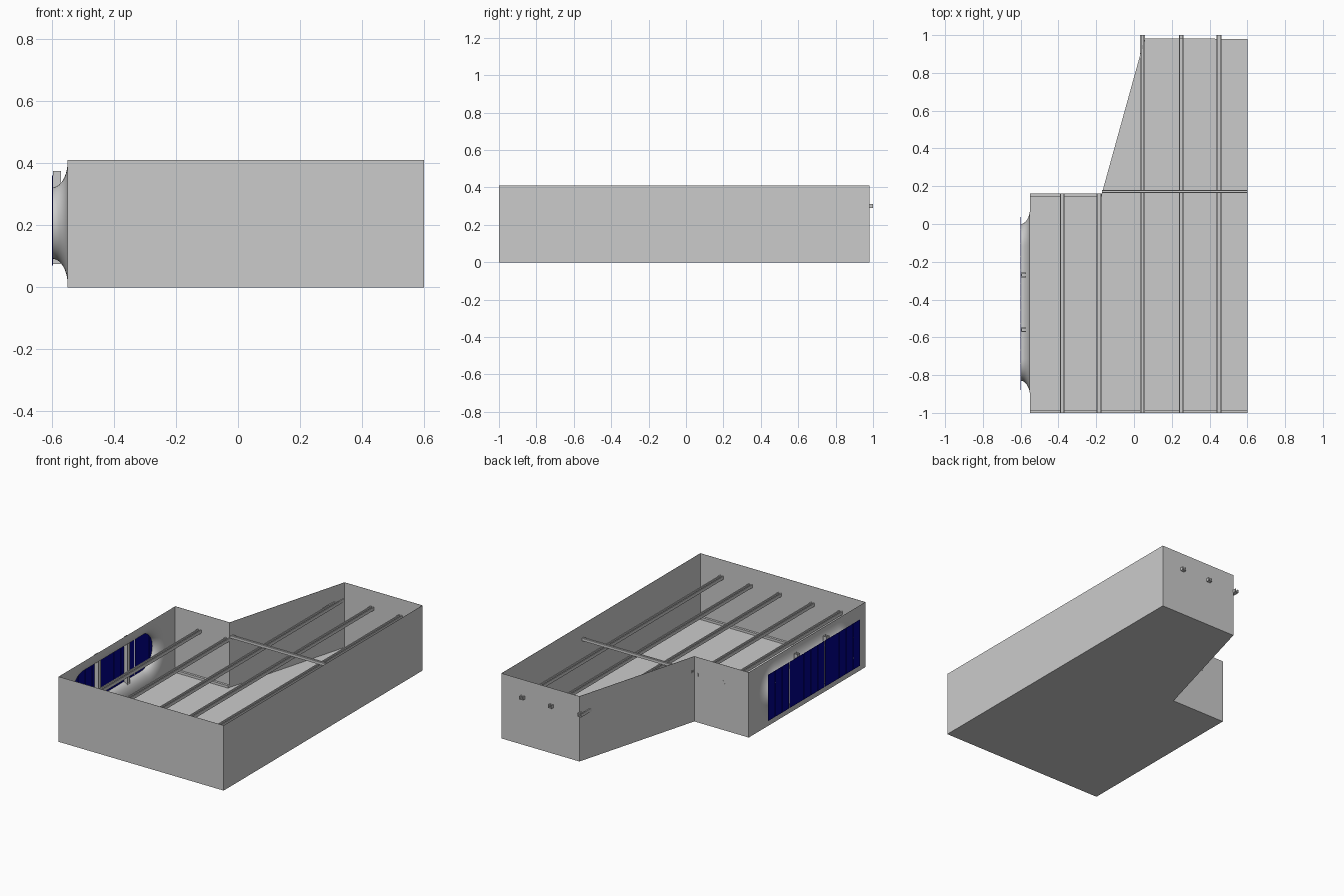
import bpy, bmesh, math
from mathutils import Vector

if "Cube" in bpy.data.objects:
    bpy.data.objects.remove(bpy.data.objects["Cube"])

H = 0.41          # tray height
WALL_X = -0.55    # intake wall
CZ = 0.207        # intake centre height


def make(name, bm, thickness=0.0, smooth=False):
    bmesh.ops.recalc_face_normals(bm, faces=bm.faces)
    me = bpy.data.meshes.new(name)
    bm.to_mesh(me)
    bm.free()
    ob = bpy.data.objects.new(name, me)
    bpy.context.collection.objects.link(ob)
    if thickness:
        mod = ob.modifiers.new("sheet", 'SOLIDIFY')
        mod.thickness = thickness
        mod.offset = 0
    if smooth:
        for p in me.polygons:
            p.use_smooth = True
    return ob


def box(bm, lo, hi):
    lo, hi = Vector(lo), Vector(hi)
    res = bmesh.ops.create_cube(bm, size=1)
    for v in res["verts"]:
        v.co = (lo + hi) / 2 + Vector(a * b for a, b in zip(v.co, hi - lo))


def channel(name, start, end, side, up, w=0.026, h=0.02, t=0.004):
    """U-shaped strut swept from start to end, open towards 'up'."""
    a, b = w / 2, h / 2
    prof = [(-a, -b), (a, -b), (a, b), (a - t * 1.7, b), (a - t * 1.7, -b + t),
            (-a + t * 1.7, -b + t), (-a + t * 1.7, b), (-a, b)]
    start, end, side, up = map(Vector, (start, end, side, up))
    bm = bmesh.new()
    rings = [[bm.verts.new(p + side * u + up * v) for u, v in prof] for p in (start, end)]
    for i in range(len(prof)):
        j = (i + 1) % len(prof)
        bm.faces.new((rings[0][i], rings[0][j], rings[1][j], rings[1][i]))
    for r in rings:
        bm.faces.new(r)
    return make(name, bm)


# Tray: floor and all walls except the intake wall
outline = [(-0.55, 0.16), (-0.17, 0.16), (0.057, 0.98), (0.6, 0.98), (0.6, -1), (-0.55, -1)]
bm = bmesh.new()
low = [bm.verts.new((x, y, 0)) for x, y in outline]
top = [bm.verts.new((x, y, H)) for x, y in outline]
bm.faces.new(low)
for i in range(len(outline) - 1):
    bm.faces.new((low[i], low[i + 1], top[i + 1], top[i]))
make("tray", bm, 0.002)


def stadium(r, n=24):
    """Rounded slot outline (y, z) around the intake axis."""
    pts = []
    for cy, a0 in ((-0.115, -math.pi / 2), (-0.715, math.pi / 2)):
        for k in range(n + 1):
            a = a0 + math.pi * k / n
            pts.append((cy + r * math.cos(a), CZ + r * math.sin(a)))
    return pts


# Bell-mouth flare from the neck out to the wall
R_IN, R_OUT, STEPS = 0.115, 0.2, 10
bm = bmesh.new()
rings = []
for s in range(STEPS + 1):
    t = math.pi / 2 * s / STEPS
    x = -0.6 + 0.05 * math.sin(t)
    r = R_IN + (R_OUT - R_IN) * (1 - math.cos(t))
    rings.append([bm.verts.new((x, y, z)) for y, z in stadium(r)])
for r0, r1 in zip(rings, rings[1:]):
    for i in range(len(r0)):
        j = (i + 1) % len(r0)
        bm.faces.new((r0[i], r0[j], r1[j], r1[i]))
make("intake_bellmouth", bm, 0, True)

# Intake wall with the slot cut out
bm = bmesh.new()
edges = []
for loop in ([(-1, 0), (0.16, 0), (0.16, H), (-1, H)], stadium(R_OUT)):
    vs = [bm.verts.new((WALL_X, y, z)) for y, z in loop]
    edges += [bm.edges.new((vs[i], vs[(i + 1) % len(vs)])) for i in range(len(vs))]
bmesh.ops.triangle_fill(bm, edges=edges, use_beauty=True, normal=(-1, 0, 0))
make("intake_wall", bm)

# Blue filter slats over the intake mouth
blue = bpy.data.materials.new("filter_blue")
blue.diffuse_color = (0.0, 0.0, 0.25, 1)
blue.use_nodes = True
blue.node_tree.nodes["Principled BSDF"].inputs["Base Color"].default_value = blue.diffuse_color
bm = bmesh.new()
N, Y0, Y1 = 13, -0.88, 0.04
pitch = (Y1 - Y0) / N
for i in range(N):
    y = Y0 + i * pitch
    box(bm, (-0.6, y + 0.002, 0.07), (-0.598, y + pitch - 0.002, 0.36))
slats = make("intake_filter", bm)
slats.data.materials.append(blue)

# Upright struts behind the filter
for i, y in enumerate((-0.27, -0.56)):
    channel(f"intake_strut_{i}", (-0.585, y, 0.075), (-0.585, y, 0.375), (0, 1, 0), (1, 0, 0), h=0.026)

# Long rails, ends poking through the far wall
for i, (x, y) in enumerate(((-0.38, 0.162), (-0.185, 0.162), (0.045, 1), (0.25, 1), (0.45, 1))):
    channel(f"rail_{i}", (x, -1, 0.3), (x, y, 0.3), (1, 0, 0), (0, 0, 1))

# Cross bar lying on the rails
channel("cross_bar", (-0.17, 0.172, 0.318), (0.6, 0.172, 0.318), (0, 1, 0), (0, 0, 1), w=0.018, h=0.016)

# Small strips along the floor at the end walls
bm = bmesh.new()
box(bm, (-0.55, 0.145, 0.001), (-0.17, 0.16, 0.016))
box(bm, (-0.55, -1, 0.001), (0.6, -0.985, 0.016))
make("floor_strips", bm)
